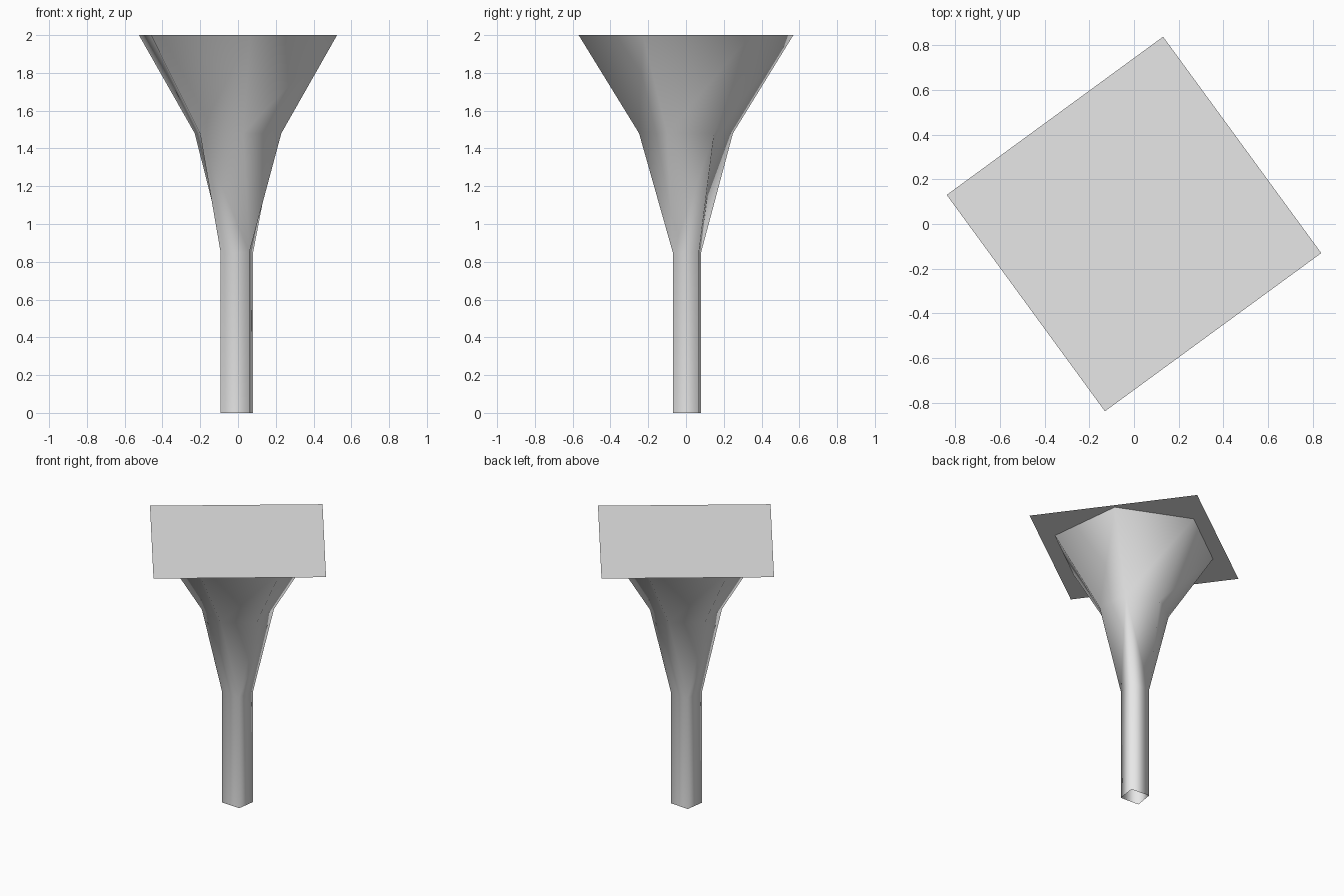
import bpy
import bmesh
from math import cos, sin, radians

cube = bpy.data.objects.get("Cube")
if cube:
    bpy.data.objects.remove(cube)

grey = bpy.data.materials.new("plain grey")
grey.use_nodes = True
colour = (0.8, 0.8, 0.8, 1)
grey.diffuse_color = colour
grey.node_tree.nodes["Principled BSDF"].inputs["Base Color"].default_value = colour


def add_object(name, bm, smooth):
    mesh = bpy.data.meshes.new(name)
    for face in bm.faces:
        face.smooth = smooth
    bm.to_mesh(mesh)
    bm.free()
    mesh.materials.append(grey)
    obj = bpy.data.objects.new(name, mesh)
    bpy.context.collection.objects.link(obj)


def hexagon(radius, z):
    angles = [radians(36.5 + 60 * i) for i in range(6)]
    return [(radius * cos(a), radius * sin(a), z) for a in angles]


# Open funnel: hexagonal above, narrowing to a four-sided hollow stem
bm = bmesh.new()
rim = [bm.verts.new(p) for p in hexagon(0.572, 2)]
waist = [bm.verts.new(p) for p in hexagon(0.25, 1.48)]
corners = [(0.08, 0.068), (-0.07, 0.08), (-0.092, -0.062), (0.06, -0.07)]
neck = [bm.verts.new((x, y, 0.85)) for x, y in corners]
foot = [bm.verts.new((x, y, 0)) for x, y in corners]

for lower, upper in ((waist, rim), (foot, neck)):
    count = len(lower)
    for i in range(count):
        j = (i + 1) % count
        bm.faces.new((lower[i], lower[j], upper[j], upper[i]))

# Transition: two opposite stem corners each fan out to two funnel corners
for half in (0, 1):
    w = [waist[(3 * half + i) % 6] for i in range(4)]
    n = [neck[(2 * half + i) % 4] for i in range(3)]
    bm.faces.new((n[0], n[1], w[0]))
    for i in range(3):
        bm.faces.new((n[1], w[i + 1], w[i]))
    bm.faces.new((n[1], n[2], w[3]))
add_object("funnel_stem", bm, True)

# Thin square top, turned to one side
bm = bmesh.new()
plate = [(0.13, 0.837), (-0.837, 0.13), (-0.13, -0.837), (0.837, -0.13)]
bm.faces.new([bm.verts.new((x, y, 2)) for x, y in plate])
add_object("table_top", bm, False)
